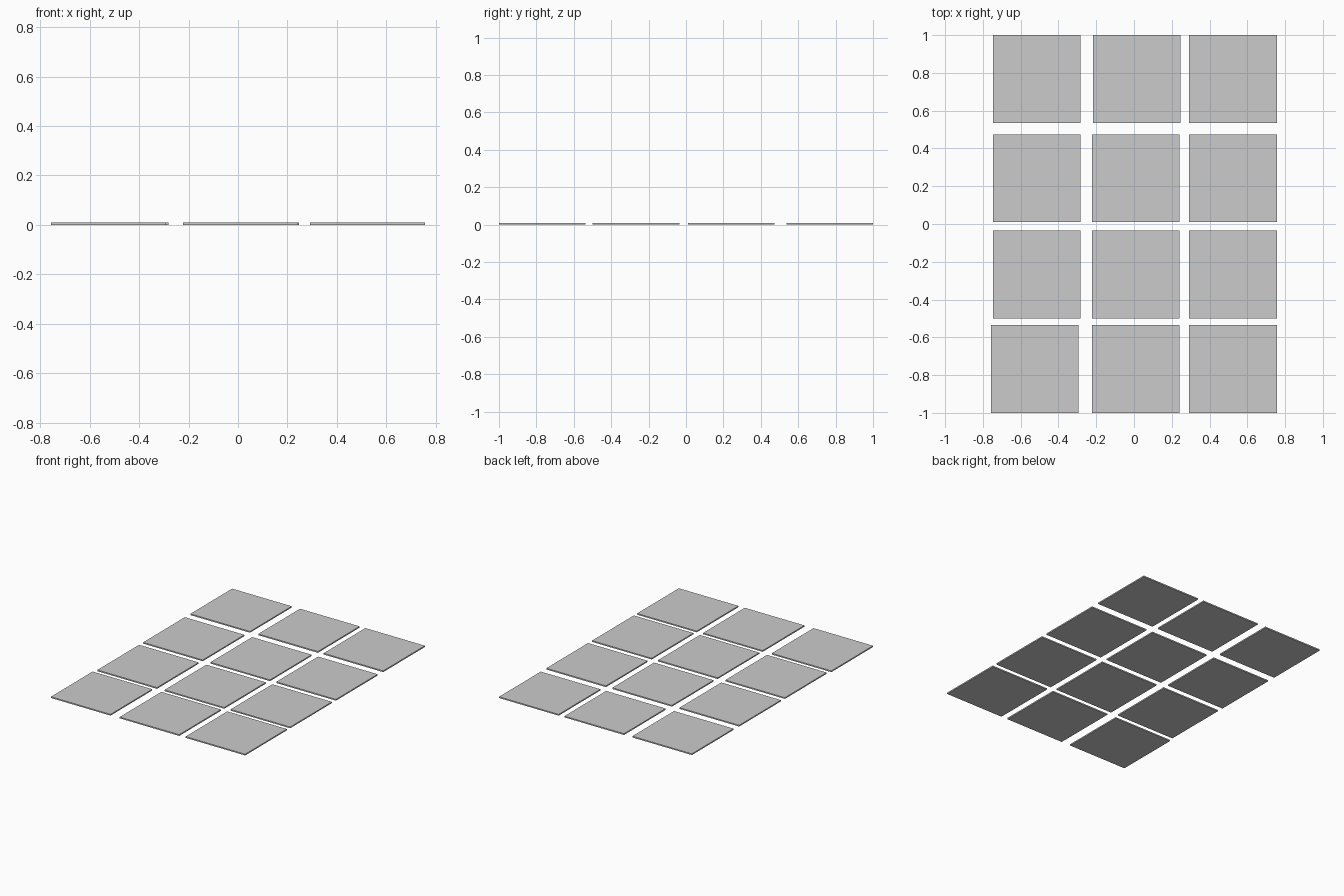
import bpy

if "Cube" in bpy.data.objects:
    bpy.data.objects.remove(bpy.data.objects["Cube"])

SIZE = 0.464       # tile edge length
THICK = 0.009      # tile thickness


def tile(name, x, y):
    bpy.ops.mesh.primitive_cube_add(size=1, location=(x, y, THICK / 2))
    ob = bpy.context.object
    ob.name = name
    ob.scale = (SIZE, SIZE, THICK)
    bpy.ops.object.transform_apply(location=False, rotation=False, scale=True)


# Paving grid: column and row centres, with slight hand-laid offsets
columns = {"left": -0.514, "middle": 0.010, "right": 0.524}
rows = {"front": -0.768, "front_middle": -0.267, "back_middle": 0.242, "back": 0.768}
nudge = {("front", "left"): -0.011, ("back", "middle"): 0.005}

for row, y in rows.items():
    for col, x in columns.items():
        tile(f"paving_slab_{row}_{col}", x + nudge.get((row, col), 0), y)
